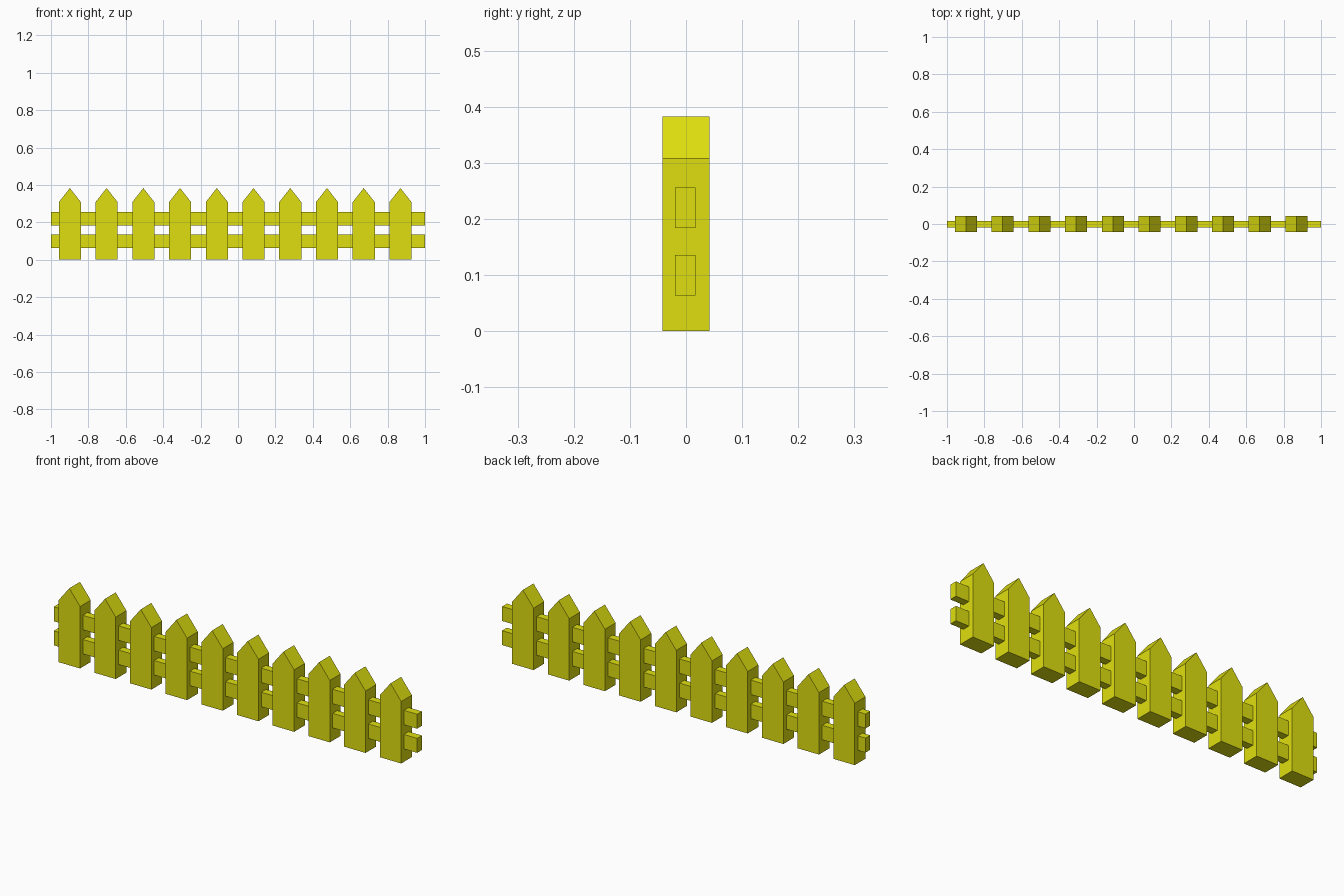
import bpy

if "Cube" in bpy.data.objects:
    bpy.data.objects.remove(bpy.data.objects["Cube"])

yellow = bpy.data.materials.new("yellow_paint")
yellow.diffuse_color = (0.74, 0.74, 0.005, 1)
yellow.use_nodes = True
yellow.node_tree.nodes["Principled BSDF"].inputs["Base Color"].default_value = yellow.diffuse_color


def extrude_profile(name, profile, y0, y1):
    """Closed prism from an (x, z) outline, extruded along y."""
    n = len(profile)
    verts = [(x, y, z) for y in (y0, y1) for x, z in profile]
    faces = [list(range(n)), list(range(2 * n - 1, n - 1, -1))]
    faces += [[(i + 1) % n, i, i + n, (i + 1) % n + n] for i in range(n)]
    mesh = bpy.data.meshes.new(name)
    mesh.from_pydata(verts, [], faces)
    mesh.materials.append(yellow)
    obj = bpy.data.objects.new(name, mesh)
    bpy.context.collection.objects.link(obj)
    return obj


# Ten pointed pickets, evenly spaced
HALF_W, SHOULDER, PEAK = 0.059, 0.308, 0.383
picket_outline = [(-HALF_W, 0), (HALF_W, 0), (HALF_W, SHOULDER),
                  (0, PEAK), (-HALF_W, SHOULDER)]
for i in range(10):
    picket = extrude_profile(f"picket_{i + 1}", picket_outline, -0.042, 0.042)
    picket.location.x = -0.899 + i * 0.1964

# Two horizontal rails running through the pickets
for name, z0, z1 in (("lower_rail", 0.064, 0.136), ("upper_rail", 0.184, 0.256)):
    extrude_profile(name, [(-1, z0), (1, z0), (1, z1), (-1, z1)], -0.02, 0.017)
